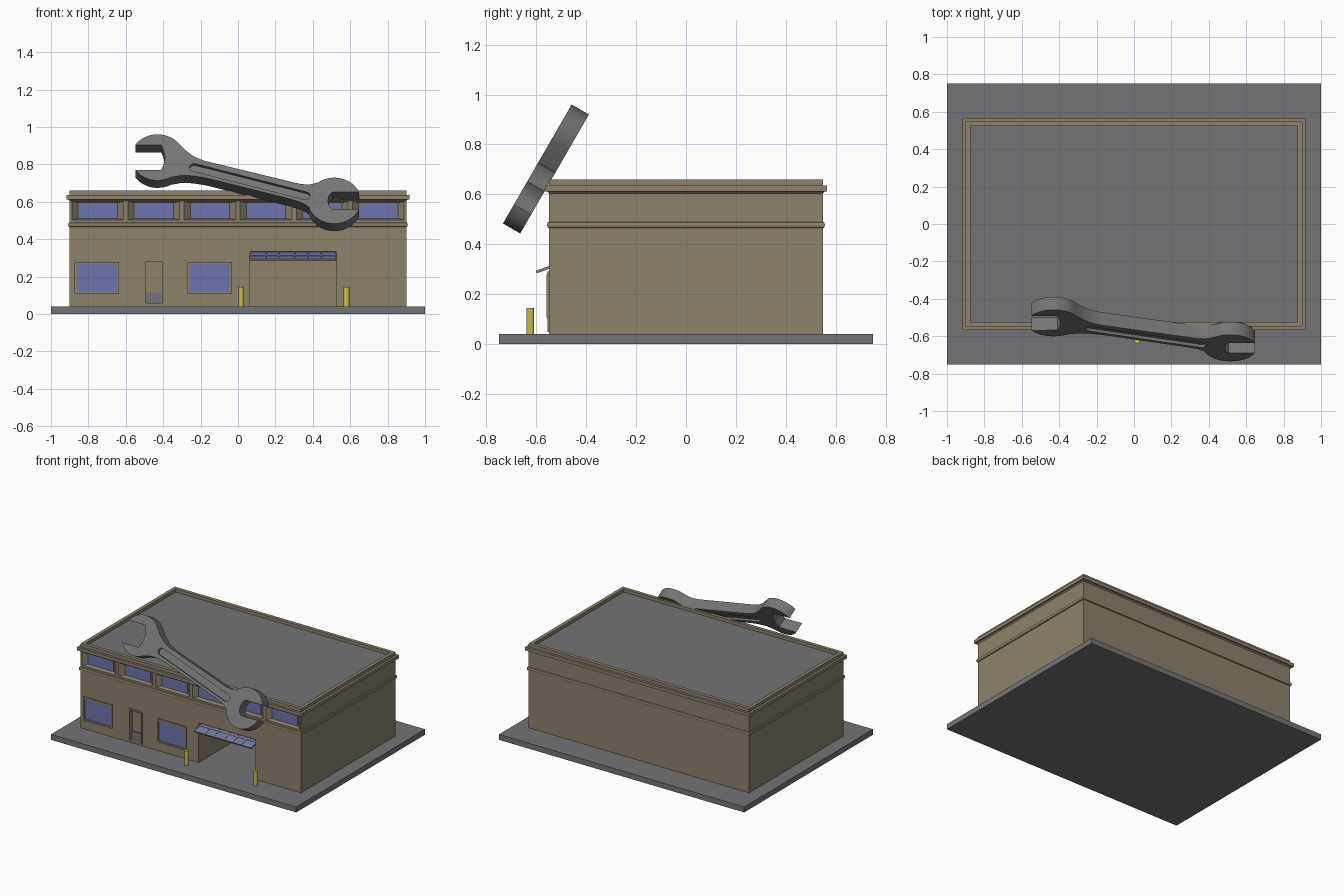
import bpy, bmesh, math
from math import cos, sin, radians

if "Cube" in bpy.data.objects:
    bpy.data.objects.remove(bpy.data.objects["Cube"])


def material(name, rgb):
    m = bpy.data.materials.new(name)
    m.diffuse_color = (*rgb, 1)
    m.use_nodes = True
    m.node_tree.nodes["Principled BSDF"].inputs["Base Color"].default_value = m.diffuse_color
    return m


TAN = material("tan wall", (0.27, 0.225, 0.15))
GRAY = material("gray", (0.175, 0.175, 0.18))
BLUE = material("blue glass", (0.15, 0.175, 0.43))
YELLOW = material("yellow", (0.62, 0.52, 0.05))


def finish(name, bm, *mats):
    bmesh.ops.recalc_face_normals(bm, faces=bm.faces)
    me = bpy.data.meshes.new(name)
    bm.to_mesh(me)
    bm.free()
    for m in mats:
        me.materials.append(m)
    ob = bpy.data.objects.new(name, me)
    bpy.context.collection.objects.link(ob)
    return ob


def add_prism(bm, ring_a, ring_b):
    """Solid between two matching rings of points."""
    a = [bm.verts.new(p) for p in ring_a]
    b = [bm.verts.new(p) for p in ring_b]
    n = len(a)
    bm.faces.new(a)
    bm.faces.new(b[::-1])
    for i in range(n):
        j = (i + 1) % n
        bm.faces.new((a[i], b[i], b[j], a[j]))


def rect(x0, x1, z0, z1, y):
    return [(x0, y, z0), (x1, y, z0), (x1, y, z1), (x0, y, z1)]


def add_box(bm, x0, x1, y0, y1, z0, z1):
    add_prism(bm, rect(x0, x1, z0, z1, y0), rect(x0, x1, z0, z1, y1))


def box(name, mat, *dims):
    bm = bmesh.new()
    add_box(bm, *dims)
    return finish(name, bm, mat)


def frame(name, x0, x1, z0, z1, t, y0, y1):
    bm = bmesh.new()
    add_box(bm, x0, x0 + t, y0, y1, z0, z1)
    add_box(bm, x1 - t, x1, y0, y1, z0, z1)
    add_box(bm, x0 + t, x1 - t, y0, y1, z1 - t, z1)
    add_box(bm, x0 + t, x1 - t, y0, y1, z0, z0 + t)
    return finish(name, bm, TAN)


def cut(ob, bm):
    cutter = finish("cutter", bm, ob.data.materials[0])
    cutter.hide_render = True
    mod = ob.modifiers.new("cut", 'BOOLEAN')
    mod.object = cutter
    mod.solver = 'EXACT'
    bpy.context.view_layer.objects.active = ob
    bpy.ops.object.modifier_apply(modifier=mod.name)
    bpy.data.objects.remove(cutter)


# Paved base
box("base_slab", GRAY, -1, 1, -0.75, 0.75, 0, 0.04)

# Walls with belt band, cornice, parapet and sunken roof, as stacked rings
profile = [(0, .04), (0, .464), (.006, .467), (.008, .477), (.006, .487), (0, .49),
           (0, .604), (.008, .612), (.017, .612), (.017, .636), (0, .636),
           (0, .66), (-.026, .66), (-.026, .637)]
bm = bmesh.new()
rings = []
for d, z in profile:
    X, Y = 0.9 + d, 0.549 + d
    rings.append([bm.verts.new(p) for p in
                  ((-X, -Y, z), (X, -Y, z), (X, Y, z), (-X, Y, z))])
for a, b in zip(rings, rings[1:]):
    for i in range(4):
        j = (i + 1) % 4
        bm.faces.new((a[i], a[j], b[j], b[i]))
bm.faces.new(rings[0][::-1])
roof = bm.faces.new(rings[-1])
roof.material_index = 1
walls = finish("walls", bm, TAN, GRAY)

# Openings: splayed clerestory windows, doorway and garage bay
FRONT = -0.549
bays = [-.75 + .3 * i for i in range(6)]
bm = bmesh.new()
for x in bays:
    s = 0.01 / 0.03
    add_prism(bm, rect(x - .138 - .033 * s, x + .138 + .033 * s, .5005, .602, FRONT - .01),
              rect(x - .105, x + .105, .51, .595, FRONT + .03))
add_box(bm, -.495, -.403, -.6, FRONT + .03, .05, .279)
add_box(bm, .064, .527, -.6, .45, .01, .333)
cut(walls, bm)

# Clerestory glass
for x in bays:
    box("upper_glass", BLUE, x - .104, x + .104, FRONT + .024, FRONT + .032, .511, .594)

# Large front windows
for x in (-.755, -.152):
    frame("window_frame", x - .118, x + .118, .106, .279, .012, -.559, -.54)
    box("window_glass", BLUE, x - .107, x + .107, -.554, -.546, .117, .268)

# Entrance door with a gray kick plate
frame("door_frame", -.505, -.393, .048, .29, .01, -.556, -.53)
box("door_kick_plate", GRAY, -.494, -.404, FRONT + .022, FRONT + .03, .05, .115)

# Tilted garage door: glass plate held by bars
bm = bmesh.new()
for x in (-.231, -.148, -.077, .008, .078, .148, .231):
    add_box(bm, x - .004, x + .004, 0, .125, -.005, .006)
for y in (.004, .063, .121):
    add_box(bm, -.23, .23, y - .004, y + .004, -.0045, .0055)
door = finish("garage_door_bars", bm, TAN)
glass = box("garage_door_glass", BLUE, -.229, .229, .002, .123, -.003, .003)
for ob in (door, glass):
    ob.location = (.2955, -.6, .288)
    ob.rotation_euler.x = math.atan(.36)

# Bollards
for x in (.017, .58):
    bm = bmesh.new()
    bmesh.ops.create_cone(bm, cap_ends=True, segments=12, radius1=.015,
                          radius2=.015, depth=.106)
    ob = finish("bollard", bm, YELLOW)
    ob.location = (x, -.624, .092)


# Giant wrench outline, drawn clockwise in its own tilted plane
def arc(cx, cy, r, a0, a1, n):
    return [(cx + r * cos(radians(a0 + (a1 - a0) * i / n)),
             cy + r * sin(radians(a0 + (a1 - a0) * i / n))) for i in range(n + 1)]


big, small, R = (-.43, .417), (.515, .150), .142
outline = arc(*big, R, 147, 38, 14)
outline += [(-.28, .46), (-.235, .422), (-.18, .396), (.329, .254), (.38, .248)]
outline += arc(*small, R, 128, 22, 14)
outline += [(.505, .204), (.488, .185), (.480, .150), (.488, .115), (.505, .096)]
outline += arc(*small, R, -22, -165, 18)
outline += [(.34, .138), (.28, .16), (-.17, .29), (-.24, .303), (-.3, .306)]
outline += arc(*big, R, -60, -147, 12)
outline += [(-.41, .340), (-.397, .375), (-.39, .417), (-.397, .455), (-.41, .494)]
bm = bmesh.new()
add_prism(bm, [(x, y, 0) for x, y in outline], [(x, y, -.08) for x, y in outline])
wrench = finish("giant_wrench", bm, GRAY)

# Long groove on both faces of the handle
ax, ay, bx, by = -.235, .355, .362, .180
t = math.degrees(math.atan2(by - ay, bx - ax))
groove = arc(ax, ay, .024, t + 90, t + 270, 6) + arc(bx, by, .024, t - 90, t + 90, 6)
bm = bmesh.new()
for z0, z1 in ((-.018, .02), (-.1, -.062)):
    add_prism(bm, [(x, y, z0) for x, y in groove], [(x, y, z1) for x, y in groove])
cut(wrench, bm)
wrench.location = (0, -.738, .476)
wrench.rotation_euler.x = radians(60)
bpy.ops.object.select_all(action='DESELECT')
wrench.select_set(True)
bpy.context.view_layer.objects.active = wrench
bpy.ops.object.shade_smooth_by_angle(angle=radians(30))
